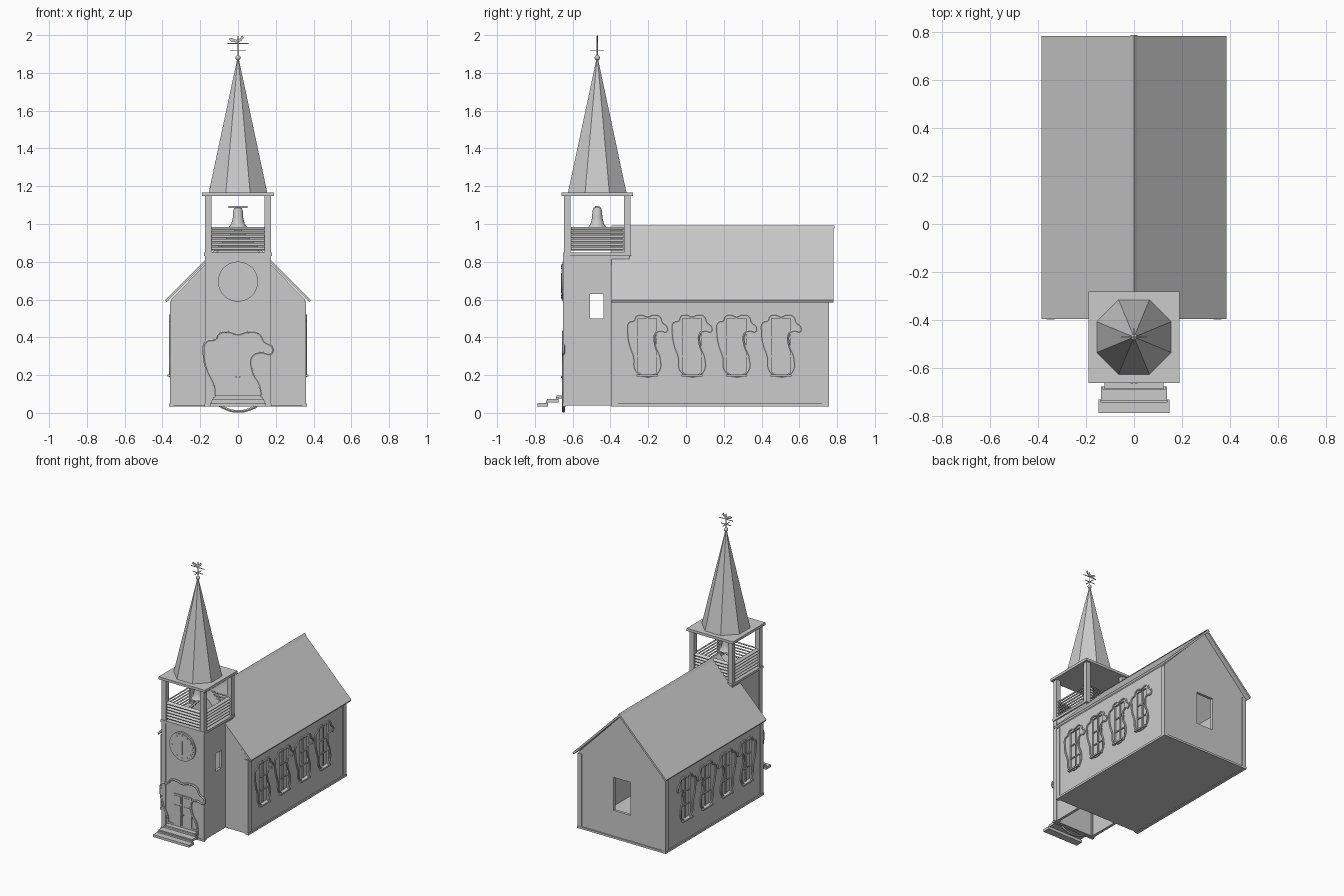
import bpy
import bmesh
from math import radians, pi
from mathutils import Vector, Matrix

cube = bpy.data.objects.get("Cube")
if cube:
    bpy.data.objects.remove(cube)

grey = bpy.data.materials.new("stone_grey")
grey.use_nodes = True
grey.diffuse_color = (0.6, 0.6, 0.6, 1)
grey.node_tree.nodes["Principled BSDF"].inputs["Base Color"].default_value = (0.6, 0.6, 0.6, 1)

TY = -0.47          # tower centre
FRONT = -0.645      # tower front face


def finish(name, bm):
    bmesh.ops.recalc_face_normals(bm, faces=bm.faces)
    mesh = bpy.data.meshes.new(name)
    bm.to_mesh(mesh)
    bm.free()
    mesh.materials.append(grey)
    ob = bpy.data.objects.new(name, mesh)
    bpy.context.collection.objects.link(ob)
    return ob


def box(name, lo, hi, tilt=None):
    lo, hi = Vector(lo), Vector(hi)
    bm = bmesh.new()
    bmesh.ops.create_cube(bm, size=1)
    m = Matrix.Diagonal((*(hi - lo), 1))
    if tilt:
        m = Matrix.Rotation(tilt[0], 4, tilt[1]) @ m
    bm.transform(Matrix.Translation((lo + hi) / 2) @ m)
    return finish(name, bm)


def prism(name, pts, y0, y1):
    """Extrude an x-z outline along y."""
    bm = bmesh.new()
    face = bm.faces.new([bm.verts.new((x, y0, z)) for x, z in pts])
    ext = bmesh.ops.extrude_face_region(bm, geom=[face])
    verts = [v for v in ext["geom"] if isinstance(v, bmesh.types.BMVert)]
    bmesh.ops.translate(bm, verts=verts, vec=(0, y1 - y0, 0))
    return finish(name, bm)


def cone(name, centre, r1, r2, depth, sides, rot=None):
    bm = bmesh.new()
    bmesh.ops.create_cone(bm, cap_ends=True, segments=sides, radius1=r1, radius2=r2, depth=depth)
    bm.transform(Matrix.Translation(centre) @ (rot or Matrix()))
    return finish(name, bm)


def smooth(ob):
    bpy.ops.object.select_all(action="DESELECT")
    ob.select_set(True)
    bpy.context.view_layer.objects.active = ob
    bpy.ops.object.shade_smooth_by_angle(angle=radians(35))


def cut(ob, cutters):
    bpy.context.view_layer.objects.active = ob
    for c in cutters:
        mod = ob.modifiers.new("cut", "BOOLEAN")
        mod.operation, mod.solver, mod.object = "DIFFERENCE", "EXACT", c
        bpy.ops.object.modifier_apply(modifier=mod.name)
        bpy.data.objects.remove(c)


def tube(name, pts, radius):
    """Closed smooth moulding through the points."""
    cu = bpy.data.curves.new(name, "CURVE")
    cu.dimensions = "3D"
    cu.bevel_depth, cu.bevel_resolution, cu.resolution_u = radius, 1, 5
    sp = cu.splines.new("BEZIER")
    sp.bezier_points.add(len(pts) - 1)
    for p, co in zip(sp.bezier_points, pts):
        p.co = co
        p.handle_left_type = p.handle_right_type = "AUTO"
    sp.use_cyclic_u = True
    cu.materials.append(grey)
    ob = bpy.data.objects.new(name, cu)
    bpy.context.collection.objects.link(ob)
    bpy.ops.object.select_all(action="DESELECT")
    ob.select_set(True)
    bpy.context.view_layer.objects.active = ob
    bpy.ops.object.convert(target="MESH")
    smooth(bpy.context.object)


# Nave: hollow gabled hall with recessed side windows and an open rear window
def gable(w, base, eave, top):
    return [(-w, base), (w, base), (w, eave), (0, top), (-w, eave)]


WINDOWS = [-0.205 + 0.236 * i for i in range(4)]
nave = prism("nave", gable(0.355, 0.04, 0.6, 0.965), -0.39, 0.75)
cutters = [prism("hall_space", gable(0.33, 0.06, 0.58, 0.93), -0.37, 0.73),
           box("rear_opening", (-0.07, 0.7, 0.24), (0.07, 0.8, 0.485))]
for y in WINDOWS:
    for s in (-1, 1):
        xs = sorted((s * 0.343, s * 0.4))
        cutters.append(box("recess", (xs[0], y - 0.05, 0.2), (xs[1], y + 0.05, 0.5)))
cut(nave, cutters)

# Roof slopes and ridge cap
for s, side in ((1, "left"), (-1, "right")):
    prism("roof_" + side, [(0, 0.985), (s * 0.385, 0.598), (s * 0.378, 0.585), (0, 0.965)], -0.395, 0.782)
prism("ridge_cap", [(-0.014, 0.975), (0, 0.992), (0.014, 0.975), (0, 0.98)], -0.395, 0.785)

# Nave corner boards and skirting
for s in (-1, 1):
    x0, x1 = sorted((s * 0.33, s * 0.361))
    box("front_corner_board", (x0, -0.396, 0.04), (x1, -0.36, 0.59))
    box("rear_corner_board", (x0, 0.72, 0.04), (x1, 0.756, 0.59))
    x0, x1 = sorted((s * 0.34, s * 0.364))
    box("side_skirting", (x0, -0.396, 0.035), (x1, 0.758, 0.05))
box("rear_skirting", (-0.364, 0.74, 0.035), (0.364, 0.758, 0.05))

# Wavy moulding shared by the doorway and the windows
ARCH = [(-0.18, 0.32), (-0.17, 0.375), (-0.12, 0.39), (-0.1, 0.42), (-0.05, 0.428), (0, 0.415),
        (0.05, 0.428), (0.11, 0.42), (0.14, 0.375), (0.178, 0.35), (0.175, 0.315), (0.12, 0.32),
        (0.075, 0.3), (0.075, 0.22), (0.115, 0.14), (0.11, 0.05), (0.05, 0.015), (0, 0.008),
        (-0.06, 0.02), (-0.115, 0.06), (-0.125, 0.14), (-0.165, 0.23)]
tube("door_moulding", [(x, FRONT - 0.004, z) for x, z in ARCH], 0.008)

for y in WINDOWS:
    for s in (-1, 1):
        tube("window_moulding", [(s * 0.357, y + u * 0.58, 0.185 + v * 0.78) for u, v in ARCH], 0.007)
        x0, x1 = sorted((s * 0.34, s * 0.373))
        box("window_sill", (x0, y - 0.056, 0.193), (x1, y + 0.056, 0.204))
        x0, x1 = sorted((s * 0.34, s * 0.35))
        box("window_mullion", (x0, y - 0.004, 0.2), (x1, y + 0.004, 0.5))
        for z in (0.3, 0.4):
            box("window_bar", (x0, y - 0.05, z - 0.004), (x1, y + 0.05, z + 0.004))

# Tower: open-bottomed shaft with side openings
tower = box("tower", (-0.17, FRONT, 0.04), (0.17, -0.3, 0.84))
cut(tower, [box("shaft", (-0.15, -0.625, 0), (0.15, -0.32, 0.82)),
            box("side_opening", (-0.3, -0.507, 0.5), (0.3, -0.438, 0.63))])
box("belfry_ledge", (-0.18, TY - 0.18, 0.83), (0.18, TY + 0.18, 0.848))
for s in (-1, 1):
    x0, x1 = sorted((s * 0.14, s * 0.175))
    box("tower_corner_board", (x0, FRONT - 0.005, 0.04), (x1, FRONT + 0.03, 0.835))
    box("belfry_post_front", (x0, TY - 0.177, 0.84), (x1, TY - 0.142, 1.15))
    box("belfry_post_rear", (x0, TY + 0.142, 0.84), (x1, TY + 0.177, 1.15))
box("tower_skirting", (-0.178, FRONT - 0.008, 0.035), (0.178, FRONT + 0.01, 0.05))

# Belfry louvres on four sides
for i in range(6):
    z = 0.868 + i * 0.0215
    for s in (-1, 1):
        y, x = TY + s * 0.158, s * 0.158
        box("louvre", (-0.14, y - 0.011, z - 0.004), (0.14, y + 0.011, z + 0.004), (s * -0.6, "X"))
        box("side_louvre", (x - 0.011, TY - 0.14, z - 0.004), (x + 0.011, TY + 0.14, z + 0.004), (s * 0.6, "Y"))

# Bell, turned from a profile
bm = bmesh.new()
profile = [(0, 1.088), (0.02, 1.086), (0.025, 1.07), (0.028, 1.03), (0.036, 1.0), (0.047, 0.985), (0.04, 0.985), (0, 1.06)]
vs = [bm.verts.new((r, TY, z)) for r, z in profile]
es = [bm.edges.new(p) for p in zip(vs, vs[1:])]
bmesh.ops.spin(bm, geom=vs + es, cent=(0, TY, 0), axis=(0, 0, 1), angle=2 * pi, steps=20)
bmesh.ops.remove_doubles(bm, verts=bm.verts, dist=0.0005)
smooth(finish("bell", bm))
box("bell_yoke", (-0.05, TY - 0.012, 1.085), (0.05, TY + 0.012, 1.095))

# Cap slab, octagonal spire and finial
box("spire_slab", (-0.19, TY - 0.19, 1.148), (0.19, TY + 0.19, 1.167))
cone("spire", (0, TY, 1.522), 0.168, 0.003, 0.716, 8, Matrix.Rotation(pi / 8, 4, "Z"))
bm = bmesh.new()
bmesh.ops.create_uvsphere(bm, u_segments=12, v_segments=8, radius=0.014)
bm.transform(Matrix.Translation((0, TY, 1.88)))
smooth(finish("finial_ball", bm))

# Weather vane
cone("vane_rod", (0, TY, 1.935), 0.003, 0.003, 0.12, 6)
box("vane_bar_x", (-0.042, TY - 0.002, 1.915), (0.042, TY + 0.002, 1.919))
box("vane_bar_y", (-0.002, TY - 0.037, 1.915), (0.002, TY + 0.037, 1.919))
box("vane_arrow", (-0.055, TY - 0.002, 1.954), (0.055, TY + 0.002, 1.958))
prism("vane_bird", [(-0.05, 1.98), (-0.035, 1.965), (0, 1.96), (0.018, 1.97), (0.03, 1.985), (0.022, 2.0),
                    (0.012, 1.982), (-0.01, 1.975), (-0.035, 1.985)], TY - 0.002, TY + 0.002)

# Clock disc with hour marks and hands
lie = Matrix.Rotation(pi / 2, 4, "X")
smooth(cone("clock_rim", (0, FRONT - 0.003, 0.695), 0.106, 0.106, 0.014, 40, lie))
smooth(cone("clock_face", (0, FRONT - 0.007, 0.695), 0.094, 0.094, 0.012, 40, lie))
for i in range(12):
    p = Matrix.Rotation(i * pi / 6, 3, "Y") @ Vector((0, 0, 0.082))
    cone("hour_mark", (p.x, FRONT - 0.014, 0.695 + p.z), 0.004, 0.004, 0.004, 6, lie)
box("hour_hand", (-0.003, FRONT - 0.016, 0.69), (0.003, FRONT - 0.012, 0.735))
box("minute_hand", (-0.003, FRONT - 0.016, 0.635), (0.003, FRONT - 0.012, 0.695))

# Double door and steps
for s in (-1, 1):
    x0, x1 = sorted((s * 0.002, s * 0.075))
    box("door_leaf", (x0, FRONT - 0.007, 0.085), (x1, FRONT + 0.005, 0.33))
    x0, x1 = sorted((s * 0.012, s * 0.064))
    box("door_panel", (x0, FRONT - 0.01, 0.1), (x1, FRONT, 0.25))
    box("door_upper_panel", (x0, FRONT - 0.01, 0.268), (x1, FRONT, 0.318))
    cone("door_knob", (s * 0.01, FRONT - 0.011, 0.19), 0.005, 0.005, 0.012, 8, lie)
for w, y0, y1, z in ((0.148, -0.785, -0.73, 0.035), (0.138, -0.735, -0.675, 0.055), (0.122, -0.685, -0.64, 0.075)):
    box("step", (-w, y0, z), (w, y1, z + 0.018))
    box("step_riser", (-w + 0.008, y1 - 0.012, z), (w - 0.008, y1, z + 0.03))
